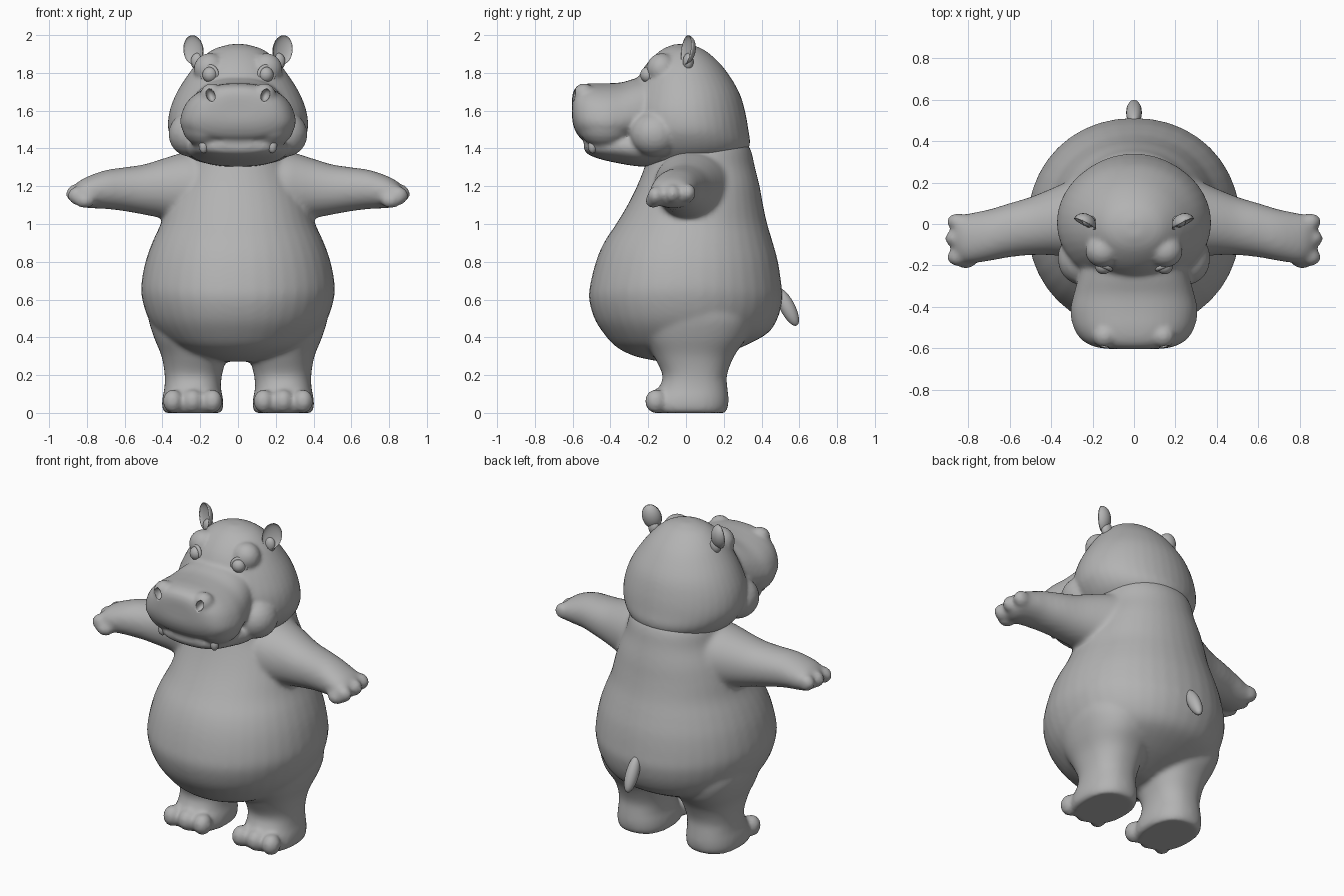
import bpy
import bmesh
from math import cos, sin, pi, radians
from mathutils import Matrix, Vector, Euler

cube = bpy.data.objects.get("Cube")
if cube:
    bpy.data.objects.remove(cube)

grey = bpy.data.materials.new("plain grey")
grey.use_nodes = True
colour = (0.45, 0.45, 0.45, 1)
grey.diffuse_color = colour
grey.node_tree.nodes["Principled BSDF"].inputs["Base Color"].default_value = colour

SIDES = (1, -1)


def finish(name, bm, voxel=None, smoothing=6):
    """Turn a bmesh into an object; with a voxel size, fuse its parts softly."""
    bmesh.ops.recalc_face_normals(bm, faces=bm.faces[:])
    for face in bm.faces:
        face.smooth = True
    mesh = bpy.data.meshes.new(name)
    bm.to_mesh(mesh)
    bm.free()
    mesh.materials.append(grey)
    obj = bpy.data.objects.new(name, mesh)
    bpy.context.scene.collection.objects.link(obj)
    if voxel:
        fuse = obj.modifiers.new("fuse", 'REMESH')
        fuse.mode = 'VOXEL'
        fuse.voxel_size = voxel
        fuse.use_smooth_shade = True
        soften = obj.modifiers.new("soften", 'SMOOTH')
        soften.factor = 0.5
        soften.iterations = smoothing
    return obj


def blob(bm, centre, radii, turn=(0, 0, 0), segments=24):
    """Add an ellipsoid; turn is in degrees."""
    rotation = Euler([radians(a) for a in turn]).to_matrix().to_4x4()
    matrix = Matrix.Translation(centre) @ rotation @ Matrix.Diagonal((*radii, 1))
    return bmesh.ops.create_uvsphere(bm, u_segments=segments, v_segments=segments // 2,
                                     radius=1, matrix=matrix)["verts"]


def spline(p0, p1, p2, p3, t):
    return [0.5 * (2 * b + (c - a) * t + (2 * a - 5 * b + 4 * c - d) * t * t
                   + (3 * b - a - 3 * c + d) * t ** 3)
            for a, b, c, d in zip(p0, p1, p2, p3)]


def loft(bm, rows, axis, side=1, power=2.0, taper=0.0, count=40, steps=4):
    """Skin rounded sections; each row is position, then low and high extents."""
    dense = []
    for i in range(len(rows) - 1):
        around = [rows[max(0, min(len(rows) - 1, i + k))] for k in (-1, 0, 1, 2)]
        dense += [spline(*around, j / steps) for j in range(steps)]
    dense.append(rows[-1])
    rings = []
    for t, a0, a1, b0, b1 in dense:
        ring = []
        for k in range(count):
            c, s = cos(2 * pi * k / count), sin(2 * pi * k / count)
            u = abs(c) ** (2 / power) * (1 if c > 0 else -1)
            v = abs(s) ** (2 / power) * (1 if s > 0 else -1)
            a = (a0 + a1) / 2 + u * (1 - taper * v) * (a1 - a0) / 2
            b = (b0 + b1) / 2 + v * (b1 - b0) / 2
            x, y, z = {"x": (t, a, b), "y": (a, t, b), "z": (a, b, t)}[axis]
            ring.append(bm.verts.new((x * side, y, z)))
        rings.append(ring)
    for low, high in zip(rings, rings[1:]):
        for k in range(count):
            n = (k + 1) % count
            bm.faces.new((low[k], low[n], high[n], high[k]))
    bm.faces.new(rings[0])
    bm.faces.new(rings[-1])


def centred(rows):
    """Expand half widths to low and high extents."""
    return [(t, -w, w, b0, b1) for t, w, b0, b1 in rows]


# Torso: height, half width, front, back
body = bmesh.new()
loft(body, centred([
    (.272, .08, -.14, .08), (.30, .20, -.27, .17), (.35, .33, -.37, .30),
    (.42, .42, -.435, .43), (.5, .475, -.485, .485), (.6, .507, -.513, .51),
    (.68, .512, -.507, .505), (.8, .49, -.477, .487), (.9, .455, -.435, .46),
    (1.0, .41, -.37, .43), (1.1, .38, -.31, .408), (1.2, .345, -.26, .39),
    (1.3, .30, -.22, .365), (1.4, .275, -.19, .34), (1.48, .22, -.13, .28)]),
    "z", power=2.1)

for side in SIDES:
    # Arms with fingers and thumb
    loft(body, [
        (.10, -.16, .22, 1.05, 1.36), (.25, -.17, .23, 1.01, 1.38),
        (.32, -.16, .205, 1.01, 1.37), (.4, -.15, .17, 1.03, 1.345),
        (.5, -.15, .13, 1.05, 1.315), (.6, -.16, .10, 1.068, 1.30),
        (.7, -.178, .07, 1.08, 1.285), (.8, -.19, .05, 1.085, 1.25),
        (.85, -.17, .04, 1.10, 1.22), (.87, -.13, 0, 1.13, 1.19)],
        "x", side, power=2.1)
    for x, y, z in ((.85, -.16, 1.15), (.86, -.07, 1.16), (.85, .01, 1.165)):
        blob(body, (side * x, y, z), (.052, .043, .05))
    blob(body, (side * .81, -.175, 1.125), (.055, .04, .042))

    # Legs with feet and toes
    loft(body, [
        (0, .09, .39, -.17, .21), (.03, .078, .402, -.19, .222),
        (.08, .08, .40, -.18, .225), (.13, .09, .39, -.145, .22),
        (.2, .085, .388, -.125, .217), (.3, .06, .405, -.17, .255),
        (.4, .05, .445, -.22, .32), (.5, .06, .475, -.22, .33),
        (.6, .1, .48, -.15, .25)], "z", side, power=2.3)
    for x in (.135, .24, .345):
        blob(body, (side * x, -.16, .062), (.054, .058, .064))
finish("body", body, voxel=.014, smoothing=8)

# Skull: height, half width, front, back
head = bmesh.new()
loft(head, centred([
    (1.30, .12, -.15, .08), (1.32, .22, -.23, .20), (1.36, .28, -.27, .30),
    (1.42, .335, -.30, .338), (1.5, .37, -.31, .33), (1.6, .362, -.31, .312),
    (1.7, .322, -.28, .28), (1.8, .258, -.24, .22), (1.87, .2, -.19, .16),
    (1.925, .13, -.125, .09), (1.952, .04, -.06, .02)]), "z")
# Muzzle: depth, half width, bottom, top
loft(head, centred([
    (-.603, .10, 1.56, 1.67), (-.593, .18, 1.51, 1.71), (-.56, .245, 1.455, 1.735),
    (-.50, .285, 1.43, 1.745), (-.42, .30, 1.42, 1.745), (-.34, .285, 1.43, 1.75),
    (-.25, .26, 1.45, 1.775), (-.1, .22, 1.48, 1.80)]), "y", power=2.4, taper=.15)
# Lower jaw
loft(head, centred([
    (-.54, .08, 1.395, 1.44), (-.52, .16, 1.37, 1.45), (-.46, .215, 1.345, 1.47),
    (-.36, .25, 1.322, 1.5), (-.25, .27, 1.305, 1.5), (-.1, .25, 1.30, 1.5)]),
    "y", power=2.2)
pits = bmesh.new()
for side in SIDES:
    # Upper lip lobes, cheeks, brows and nose bumps
    blob(head, (side * .165, -.425, 1.53), (.135, .15, .13))
    blob(head, (side * .25, -.165, 1.475), (.118, .13, .12))
    blob(head, (side * .15, -.13, 1.82), (.085, .08, .085))
    blob(head, (side * .14, -.54, 1.685), (.06, .058, .06))
    blob(pits, (side * .145, -.59, 1.682), (.023, .04, .035), (0, side * 20, 0), 16)
head_obj = finish("head", head, voxel=.012, smoothing=5)

# Nostril hollows
cutter = finish("nostril_cutter", pits)
cutter.hide_render = True
cutter.display_type = 'WIRE'
cutter.hide_set(True)
hollow = head_obj.modifiers.new("nostrils", 'BOOLEAN')
hollow.operation = 'DIFFERENCE'
hollow.solver = 'EXACT'
hollow.object = cutter

for side, label in zip(SIDES, ("left", "right")):
    # Eye with a raised lid ring
    eye = bmesh.new()
    blob(eye, (side * .148, -.202, 1.79), (.04, .04, .042))
    finish(label + "_eye", eye)
    bpy.ops.mesh.primitive_torus_add(
        major_radius=.042, minor_radius=.011, major_segments=32, minor_segments=10,
        location=(side * .15, -.2, 1.792), rotation=(pi / 2, 0, side * radians(25)))
    lid = bpy.context.object
    lid.name = label + "_eyelid"
    lid.data.materials.append(grey)
    bpy.ops.object.shade_smooth()

    # Cupped ear: the front half of a ball is pushed back into a bowl
    ear = bmesh.new()
    blob(ear, (0, 0, 0), (1, 1, 1))
    shape = (Matrix.Translation((side * .238, 0, 1.922))
             @ Euler((radians(-6), side * radians(12), side * radians(25))).to_matrix().to_4x4()
             @ Matrix.Diagonal((.057, .05, .079, 1)))
    for v in ear.verts:
        if v.co.y < 0:
            v.co.y *= -.45
        v.co = shape @ v.co
    blob(ear, (side * .215, .012, 1.86), (.035, .028, .045))
    finish(label + "_ear", ear)

    # Tusk
    tusk = bmesh.new()
    blob(tusk, (side * .182, -.495, 1.412), (.025, .024, .038), segments=16)
    finish(label + "_tusk", tusk)

# Tail
tail = bmesh.new()
blob(tail, (0, .537, .56), (.038, .04, .11), (27, 0, 0))
finish("tail", tail)
